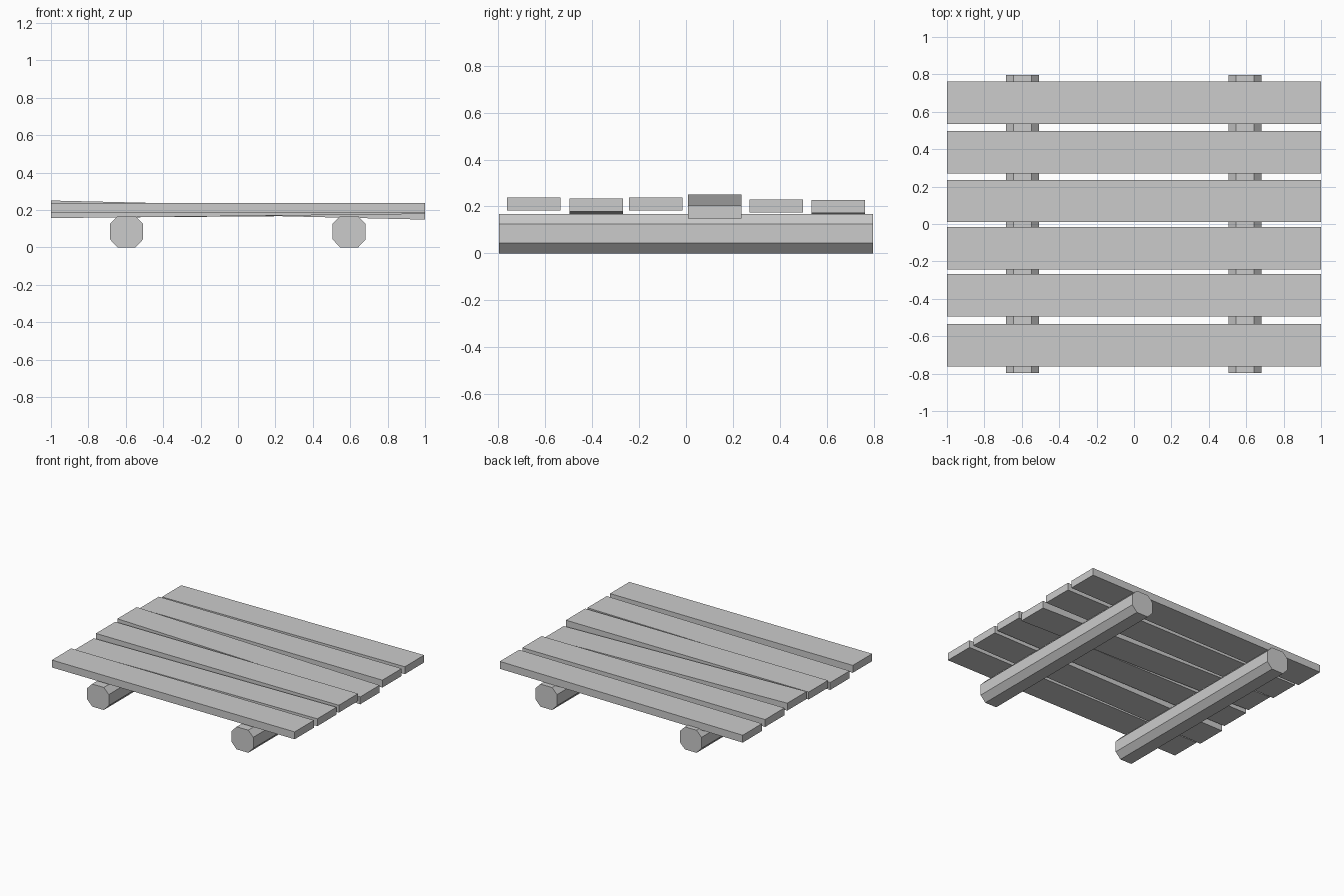
import bpy

if "Cube" in bpy.data.objects:
    bpy.data.objects.remove(bpy.data.objects["Cube"])


def prism(name, profile, axis, half):
    """Extrude a closed 2D profile along x or y, symmetric about the origin."""
    n = len(profile)
    verts = []
    for s in (-half, half):
        for a, z in profile:
            verts.append((a, s, z) if axis == 'y' else (s, a, z))
    faces = [tuple(range(n)), tuple(range(2 * n - 1, n - 1, -1))]
    faces += [(i, i + n, (i + 1) % n + n, (i + 1) % n) for i in range(n)]
    if axis == 'x':
        faces = [f[::-1] for f in faces]
    mesh = bpy.data.meshes.new(name)
    mesh.from_pydata(verts, [], faces)
    ob = bpy.data.objects.new(name, mesh)
    bpy.context.collection.objects.link(ob)
    return ob


# Two octagonal support logs
log = [(-0.048, 0), (0.048, 0), (0.089, 0.044), (0.089, 0.126),
       (0.048, 0.168), (-0.048, 0.168), (-0.089, 0.126), (-0.089, 0.044)]
for side, x in (("left", -0.596), ("right", 0.594)):
    prism(side + "_support_log", log, 'y', 0.796).location.x = x

# Deck planks: centre y, underside height at left end and at right end
planks = [(-0.648, 0.183, 0.183),
          (-0.382, 0.157, 0.179),
          (-0.129, 0.183, 0.183),
          (0.123, 0.196, 0.149),
          (0.384, 0.174, 0.174),
          (0.648, 0.158, 0.173)]
W, T = 0.1135, 0.055
for i, (y, z_left, z_right) in enumerate(planks):
    ob = prism(f"deck_plank_{i + 1}", [(-W, 0), (W, 0), (W, T), (-W, T)], 'x', 1.0)
    # lean each plank slightly along its length
    for v in ob.data.vertices:
        v.co.z += z_left if v.co.x < 0 else z_right
    ob.location.y = y
